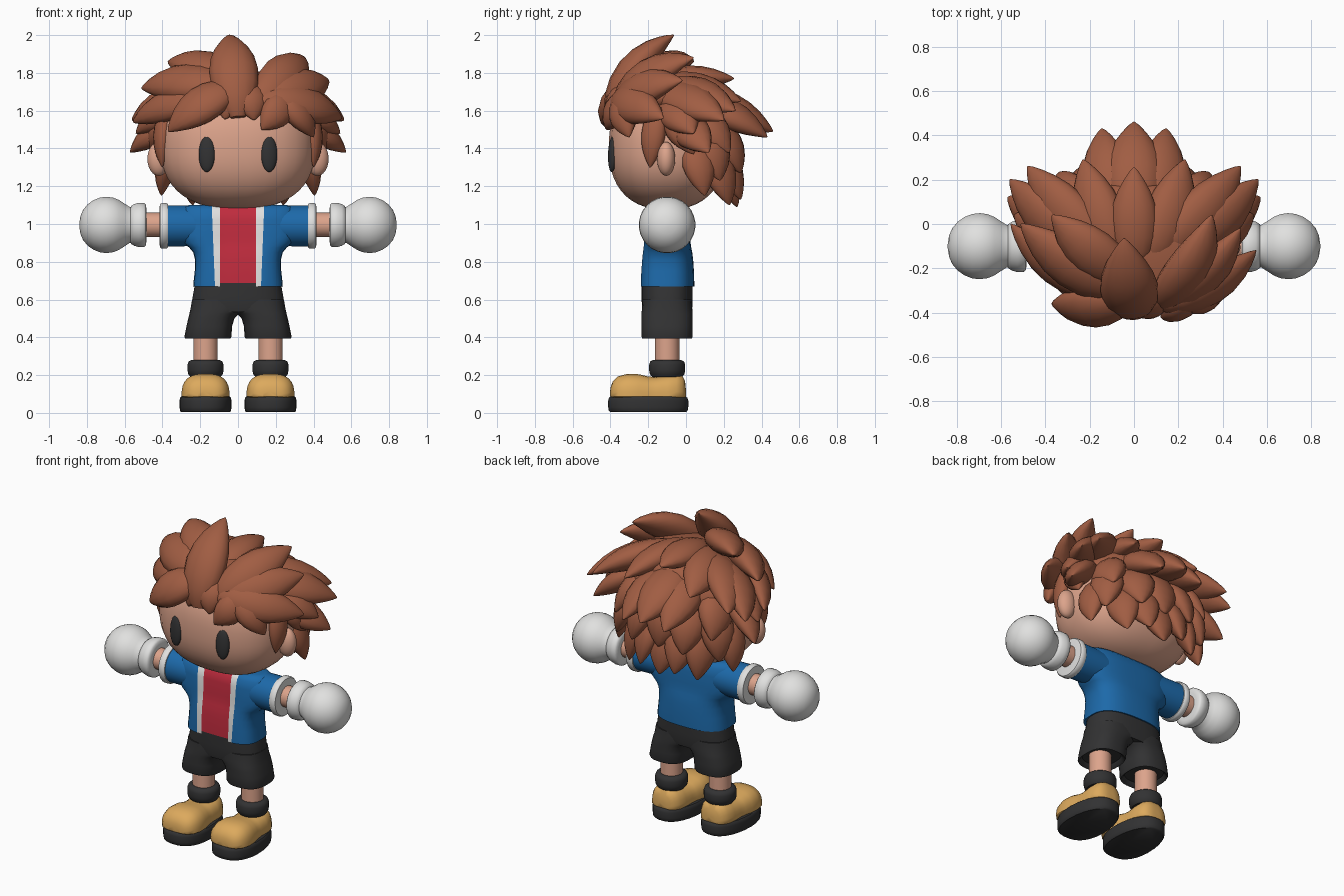
import bpy, bmesh, math
from mathutils import Vector as V

if "Cube" in bpy.data.objects:
    bpy.data.objects.remove(bpy.data.objects["Cube"])

CY = -0.1  # depth of the body axis


def material(name, r, g, b):
    m = bpy.data.materials.new(name)
    m.diffuse_color = (r, g, b, 1)
    m.use_nodes = True
    m.node_tree.nodes["Principled BSDF"].inputs["Base Color"].default_value = m.diffuse_color
    return m


BROWN = material("hair brown", .355, .11, .056)
SKIN = material("skin", .72, .37, .26)
BLUE = material("shirt blue", .012, .142, .40)
RED = material("panel red", .53, .025, .048)
WHITE = material("white", .75, .75, .74)
DARK = material("dark grey", .032, .032, .033)
TAN = material("shoe tan", .72, .40, .11)


def lofts(name, parts, *mats):
    """Skin each list of equal-length rings and cap the ends."""
    bm = bmesh.new()
    for rings in parts:
        rows = [[bm.verts.new(p) for p in ring] for ring in rings]
        n = len(rows[0])
        for a, b in zip(rows, rows[1:]):
            for i in range(n):
                j = (i + 1) % n
                bm.faces.new((a[i], a[j], b[j], b[i]))
        bm.faces.new(rows[0])
        bm.faces.new(rows[-1])
    bmesh.ops.recalc_face_normals(bm, faces=bm.faces)
    me = bpy.data.meshes.new(name)
    bm.to_mesh(me)
    bm.free()
    ob = bpy.data.objects.new(name, me)
    bpy.context.collection.objects.link(ob)
    for m in mats:
        me.materials.append(m)
    bpy.ops.object.select_all(action='DESELECT')
    ob.select_set(True)
    bpy.context.view_layer.objects.active = ob
    bpy.ops.object.shade_smooth_by_angle(angle=math.radians(45))
    return ob


def oval(a, b, n=2.0, count=28):
    """Points of a superellipse."""
    pts = []
    for i in range(count):
        t = math.tau * (i + .5) / count
        c, s = math.cos(t), math.sin(t)
        pts.append((a * math.copysign(abs(c) ** (2 / n), c),
                    b * math.copysign(abs(s) ** (2 / n), s)))
    return pts


def level(cx, cy, z, a, b, n=2.0):
    return [V((cx + u, cy + v, z)) for u, v in oval(a, b, n)]


def blob(c, r, n=2.0, steps=18):
    """Rounded ellipsoid rings stacked in z."""
    rings = []
    for i in range(steps + 1):
        f = math.sin((i / steps - .5) * math.pi * .985)
        k = (1 - abs(f) ** n) ** (1 / n)
        rings.append(level(c[0], c[1], c[2] + r[2] * f, r[0] * k, r[1] * k, n))
    return rings


def along_x(s, cz, profile):
    return [[V((s * x, CY + u, cz + v)) for u, v in oval(r, r)] for x, r in profile]


# Head, ears and eyes
lofts("head", [blob((0, -.1, 1.41), (.41, .31, .333), 2.4, 24)], SKIN)
for s, side in ((1, "right"), (-1, "left")):
    lofts(side + "_ear", [blob((s * .42, -.105, 1.345), (.06, .048, .09))], SKIN)
    eye = lofts(side + "_eye", [blob((0, 0, 0), (.043, .022, .095))], DARK)
    eye.location = (s * .165, -.39, 1.37)
    eye.rotation_euler = (math.radians(-2), 0, s * math.radians(9))


# Shirt body with columns cut along the panel and stripe edges
def stripe_edge(z):
    return .122 + .04 * (z - .67)


def shirt_ring(z, hw, hy):
    e = stripe_edge(z)
    half = [0, .05, .095, e] + [e + (hw - e) * math.sin(k * math.pi / 12) for k in range(1, 7)]
    xs = [-x for x in half[:0:-1]] + half

    def depth(x, n):
        return hy * max(0, 1 - (abs(x) / hw) ** n) ** (1 / n)
    front = [V((x, CY - depth(x, 3.4) * (.955 if abs(x) < .1 else 1), z)) for x in xs]
    back = [V((x, CY + depth(x, 2.6), z)) for x in xs]
    return front + back[-2:0:-1]


shirt = lofts("shirt", [[shirt_ring(*r) for r in (
    (.67, .237, .144), (.688, .236, .144), (.75, .229, .142), (.81, .227, .138), (.85, .237, .133),
    (.875, .258, .128), (.90, .29, .124), (.94, .31, .121), (1.02, .31, .118),
    (1.07, .30, .108), (1.095, .28, .085), (1.10, .26, .06))]], BLUE, WHITE, RED, DARK)
for p in shirt.data.polygons:
    x, y, z = p.center
    if y < CY - .01 and len(p.vertices) == 4:
        if abs(x) < .095:
            p.material_index = 2 if z > .688 else 3
        elif abs(x) < stripe_edge(z):
            p.material_index = 1

# Shorts: hip block plus two flared legs
shorts = [[level(0, CY, z, w, d, 2.7) for z, w, d in
           ((.535, .246, .128), (.56, .248, .134), (.62, .24, .136), (.675, .23, .136))]]
for s in (1, -1):
    shorts.append([level(s * (i + o) / 2, CY, z, (o - i) / 2, d, 2.6) for z, i, o, d in
                   ((.42, .06, .26, .11), (.40, .05, .272, .122), (.394, .04, .28, .132),
                    (.404, .034, .284, .136), (.46, .031, .273, .136), (.50, .018, .264, .136),
                    (.525, -.005, .258, .136), (.55, -.05, .252, .134), (.60, -.06, .244, .13))])
lofts("shorts", shorts, DARK)

for s, side in ((1, "right"), (-1, "left")):
    # Sleeve, trim, arm and glove
    lofts(side + "_sleeve", [along_x(s, .99, ((.12, .10), (.25, .108), (.39, .11)))], BLUE)
    lofts(side + "_sleeve_trim", [along_x(s, .99, (
        (.368, .10), (.37, .115), (.378, .121), (.405, .121), (.413, .115), (.415, .10)))], WHITE)
    lofts(side + "_arm", [along_x(s, .995, ((.38, .065), (.53, .065)))], SKIN)
    lofts(side + "_glove_cuff", [along_x(s, .995, (
        (.485, .085), (.487, .108), (.497, .118), (.525, .118), (.55, .111), (.567, .1), (.572, .08)))], WHITE)
    lofts(side + "_glove", [along_x(s, .995, (
        (.54, .09), (.575, .097), (.60, .113), (.63, .133), (.66, .145), (.695, .15), (.73, .146),
        (.765, .132), (.795, .111), (.82, .081), (.834, .048), (.84, .01)))], WHITE)
    # Leg, sock, sole and shoe
    cx = s * .172
    lofts(side + "_leg", [[level(cx, CY, z, .065, .065) for z in (.24, .43)]], SKIN)
    lofts(side + "_sock", [[level(cx, CY, z, r, r) for z, r in (
        (.19, .08), (.205, .092), (.225, .096), (.255, .096), (.272, .09), (.28, .075), (.281, .06))]], DARK)

    def sole_ring(z, k):
        pts = level(0, -.2, z, .138 * k, .213 * k, 2.5)
        return [V((cx + p.x * (1 - .16 * max(0, (p.y + .2) / .21)), p.y, z)) for p in pts]
    lofts(side + "_sole", [[sole_ring(*q) for q in (
        (.005, .95), (.012, .985), (.03, 1), (.065, 1), (.08, .98), (.086, .94))]], DARK)
    lofts(side + "_shoe", [[[V((cx + u, y, .09 + (v if v > 0 else v * .12))) for u, v in oval(w, top - .09, 2.7)]
                            for y, w, top in (
        (-.402, .04, .115), (-.398, .065, .14), (-.388, .09, .165), (-.36, .115, .194), (-.31, .127, .207),
        (-.25, .124, .205), (-.20, .112, .193), (-.16, .107, .19), (-.1, .108, .2), (-.05, .1, .206),
        (-.02, .082, .198), (-.005, .058, .17), (0, .03, .12))]], TAN)

# Hair cap
lofts("hair_cap", [blob((0, -.04, 1.55), (.395, .27, .22)),
                   blob((0, -.1, 1.67), (.36, .29, .12)),
                   blob((0, .04, 1.40), (.37, .175, .22))], BROWN)


# Hair locks: leaf-shaped tapered tubes arching away from the head
def lock(root, tip, w, bulge=.1):
    a, b = V(root), V(tip)
    out = (a + b) / 2 - V((0, -.06, 1.45))
    d = (b - a).normalized()
    out = (out - d * out.dot(d)).normalized()
    c = (a + b) / 2 + out * bulge * (b - a).length
    rings = []
    for t, k in ((0, .3), (.07, .56), (.18, .8), (.32, .96), (.48, 1), (.63, .9),
                 (.77, .68), (.88, .42), (.96, .19), (1, .03)):
        p = a * (1 - t) ** 2 + c * 2 * t * (1 - t) + b * t * t
        tan = ((c - a) * (1 - t) + (b - c) * t).normalized()
        side = tan.cross(out).normalized()
        up = side.cross(tan)
        rings.append([p + side * u + up * v for u, v in oval(w * k, w * .65 * k, 2, 14)])
    return rings


FRINGE = [
    ((.0, -.40, 1.565), (-.045, -.065, 2.0), .132, .2),
    ((.05, -.3, 1.74), (.085, -.41, 1.55), .09, .1),
    ((-.02, -.3, 1.74), (-.07, -.40, 1.555), .085, .1),
    ((-.02, -.34, 1.72), (-.37, -.36, 1.49), .115, .15),
    ((-.04, -.31, 1.72), (-.51, .0, 1.72), .125, .14),
    ((-.02, -.25, 1.76), (-.37, .04, 1.86), .115, .12),
    ((-.14, -.32, 1.67), (-.555, .0, 1.54), .1, .15),
    ((.1, -.37, 1.62), (.35, .04, 1.88), .12, .2),
    ((.11, -.37, 1.62), (.48, -.02, 1.76), .115, .18),
    ((.12, -.37, 1.66), (.55, -.12, 1.56), .11, .17),
    ((.27, -.30, 1.68), (.125, -.42, 1.50), .088, .15),
    ((.22, -.33, 1.69), (.40, -.30, 1.46), .09, .15),
    ((0, -.2, 1.74), (0, .255, 1.77), .11, .06),
    ((0, .02, 1.69), (0, .46, 1.49), .135, .05),
    ((0, .12, 1.58), (0, .28, 1.27), .125, .08),
    ((0, .13, 1.42), (0, .27, 1.09), .105, .06)]
SIDES = [
    ((.08, -.17, 1.74), (.23, .29, 1.65), .115),
    ((.09, .02, 1.66), (.145, .43, 1.46), .115),
    ((.12, -.14, 1.72), (.48, .26, 1.6), .12),
    ((.18, -.14, 1.7), (.56, .2, 1.55), .115),
    ((.22, .0, 1.60), (.34, .23, 1.38), .115),
    ((.25, -.1, 1.64), (.54, .04, 1.48), .105),
    ((.28, -.05, 1.56), (.57, .12, 1.38), .1),
    ((.38, -.15, 1.62), (.40, -.19, 1.3), .065),
    ((.36, -.08, 1.62), (.45, .04, 1.37), .09),
    ((.32, .03, 1.46), (.405, .1, 1.15), .088),
    ((.26, .08, 1.53), (.36, .18, 1.23), .105),
    ((.19, .1, 1.45), (.24, .23, 1.10), .1),
    ((.13, .12, 1.56), (.18, .29, 1.27), .11),
    ((.1, .12, 1.45), (.12, .29, 1.13), .1)]
locks = [lock(*f) for f in FRINGE]
for root, tip, w in SIDES:
    for s in (1, -1):
        locks.append(lock((s * root[0],) + root[1:], (s * tip[0],) + tip[1:], w))
lofts("hair_locks", locks, BROWN)
